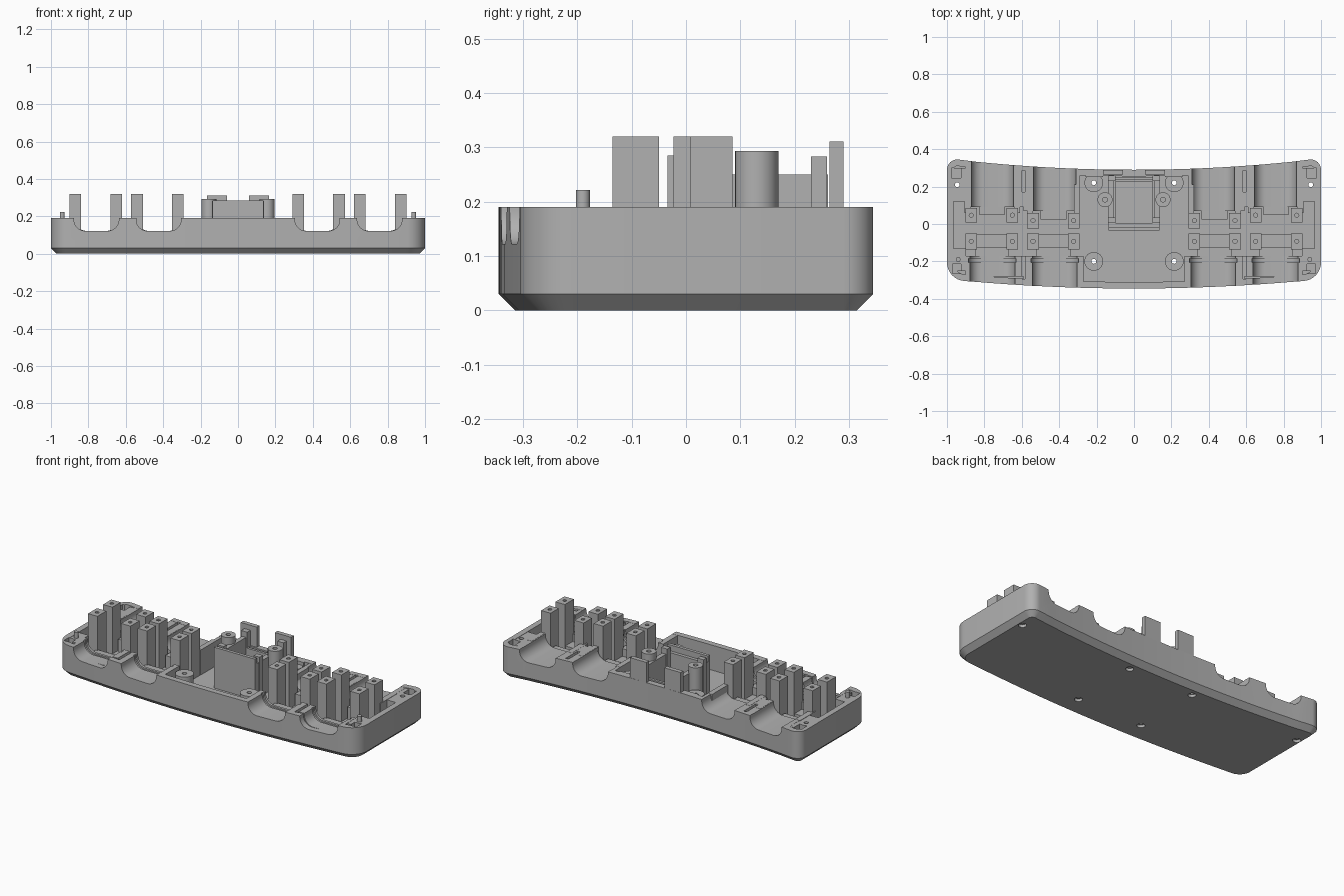
import bpy, bmesh
from math import cos, sin, pi, radians
from mathutils import Matrix

cube = bpy.data.objects.get("Cube")
if cube:
    bpy.data.objects.remove(cube, do_unlink=True)

grey = bpy.data.materials.new("plain grey")
grey.use_nodes = True
COLOR = (0.44, 0.44, 0.44, 1)
grey.diffuse_color = COLOR
for node in grey.node_tree.nodes:
    if node.type == 'BSDF_PRINCIPLED':
        node.inputs["Base Color"].default_value = COLOR

RIM, FLOOR = 0.19, 0.04


def box(bm, x0, x1, y0, y1, z0, z1, mirror=True):
    for s in ((1, -1) if mirror else (1,)):
        m = Matrix.Translation((s * (x0 + x1) / 2, (y0 + y1) / 2, (z0 + z1) / 2))
        bmesh.ops.create_cube(bm, size=1, matrix=m @ Matrix.Diagonal((x1 - x0, y1 - y0, z1 - z0, 1)))


def cyl(bm, x, y, r, z0, z1, r_top=None, n=24):
    for s in (1, -1):
        bmesh.ops.create_cone(bm, cap_ends=True, segments=n, radius1=r, radius2=r_top or r,
                              depth=z1 - z0, matrix=Matrix.Translation((s * x, y, (z0 + z1) / 2)))


def loft(bm, rings):
    loops = [[bm.verts.new(p) for p in ring] for ring in rings]
    n = len(loops[0])
    for a, b in zip(loops, loops[1:]):
        for i in range(n):
            j = (i + 1) % n
            bm.faces.new((a[i], a[j], b[j], b[i]))
    bm.faces.new(loops[0][::-1])
    bm.faces.new(loops[-1])


def outline(inset, z):
    """Bowed tray outline with rounded corners."""
    half = []
    for i in range(12):                       # front edge, centre outwards
        x = 0.9 * i / 12
        half.append((x, -0.345 + 0.05 * x * x + inset))
    for cx, cy, r, a0, a1 in ((0.9, -0.205, 0.1, -85, 0), (0.945, 0.29, 0.055, 0, 96)):
        for i in range(9):
            a = radians(a0 + (a1 - a0) * i / 8)
            half.append((cx + (r - inset) * cos(a), cy + (r - inset) * sin(a)))
    for i in range(11, -1, -1):               # back edge, inwards
        x = 0.92 * i / 12
        half.append((x, 0.29 + 0.06 * x * x - inset))
    full = half + [(-x, y) for x, y in half[-2:0:-1]]
    return [(x, y, z) for x, y in full]


def u_channel(bm, cx, w, bottom, y0, y1):
    """Round-bottomed channel running along y."""
    r = 0.06
    prof = [(w, 0.26)]
    prof += [(w - r + r * cos(t), bottom + r - r * sin(t)) for t in [pi / 16 * i for i in range(9)]]
    prof += [(-x, z) for x, z in prof[::-1]]
    for s in (1, -1):
        loft(bm, [[(s * cx + x, y, z) for x, z in prof] for y in (y0, y1)])


def finish(bm, name):
    bmesh.ops.recalc_face_normals(bm, faces=bm.faces)
    mesh = bpy.data.meshes.new(name)
    bm.to_mesh(mesh)
    bm.free()
    mesh.materials.append(grey)
    ob = bpy.data.objects.new(name, mesh)
    bpy.context.collection.objects.link(ob)
    return ob


def activate(ob):
    bpy.ops.object.select_all(action='DESELECT')
    ob.select_set(True)
    bpy.context.view_layer.objects.active = ob


def carve(ob, cutter):
    cutter.hide_render = True
    mod = ob.modifiers.new("carve", 'BOOLEAN')
    mod.operation, mod.solver, mod.object = 'DIFFERENCE', 'EXACT', cutter
    mod.use_self = True
    activate(ob)
    bpy.ops.object.modifier_apply(modifier=mod.name)
    bpy.data.objects.remove(cutter, do_unlink=True)


def smooth(ob):
    activate(ob)
    bpy.ops.object.shade_smooth_by_angle(angle=radians(30))


# Tray shell with chamfered base, plus the solid cradle and corner blocks
bm = bmesh.new()
loft(bm, [outline(0.03, 0), outline(0, 0.03), outline(0, RIM), outline(0.035, RIM), outline(0.035, FLOOR)])
TOP, LOW = RIM - 0.001, FLOOR - 0.01
box(bm, 0.27, 0.59, -0.315, -0.17, LOW, TOP)
box(bm, 0.589, 0.9, -0.282, -0.17, LOW, TOP)
box(bm, 0.29, 0.59, 0.07, 0.28, LOW, TOP)
box(bm, 0.589, 0.9, 0.09, 0.305, LOW, TOP)
box(bm, 0.899, 0.98, 0.12, 0.3, LOW, TOP - 0.001)
box(bm, 0.899, 0.97, -0.25, -0.13, LOW, TOP - 0.001)
# Screw bosses
SCREWS = ((0.215, 0.22), (0.215, -0.2), (0.945, 0.21))
for x, y in SCREWS[:2]:
    cyl(bm, x, y, 0.05, LOW, 0.17)
tray = finish(bm, "tray")

# Channels, slots, corner pockets and screw holes cut from the tray
bm = bmesh.new()
for cx in (0.757, 0.424):
    u_channel(bm, cx, 0.12, 0.122, -0.5, -0.15)
    u_channel(bm, cx, 0.127, 0.114, -0.205, -0.185)
    u_channel(bm, cx, 0.113, 0.122, 0.05, 0.5)
box(bm, 0.582, 0.6, -0.295, -0.1, 0.08, 0.3)
box(bm, 0.582, 0.6, 0.17, 0.285, 0.08, 0.3)
box(bm, 0.925, 0.975, 0.245, 0.3, 0.07, 0.3)
box(bm, 0.925, 0.97, -0.265, -0.215, 0.07, 0.3)
for x, y in SCREWS:
    cyl(bm, x, y, 0.013, -0.05, 0.3, n=16)
    cyl(bm, x, y, 0.022, -0.01, 0.016, n=16)
carve(tray, finish(bm, "tray_cutter"))
smooth(tray)

# Clamp posts with pilot holes
bm, holes = bmesh.new(), bmesh.new()
for xs, y, d in (((0.323, 0.54, 0.65, 0.87), -0.0925, 0.0425),
                 ((0.65, 0.87), 0.047, 0.039), ((0.323, 0.54), 0.018, 0.041)):
    for x in xs:
        box(bm, x - 0.031, x + 0.031, y - d, y + d, LOW, 0.32)
        cyl(holes, x, y, 0.011, 0.25, 0.35, n=12)
posts = finish(bm, "clamp_posts")
carve(posts, finish(holes, "post_cutter"))
smooth(posts)

# Low bridges between the posts
bm = bmesh.new()
for cx, back in ((0.76, 0.05), (0.43, 0.025)):
    box(bm, cx - 0.09, cx + 0.09, -0.171, -0.125, LOW, 0.115)
    box(bm, cx - 0.07, cx + 0.07, back, back + 0.045, LOW, 0.115)
    box(bm, cx - 0.1, cx + 0.1, -0.125, -0.055, LOW, 0.07)
finish(bm, "post_bridges")

# Side cheeks beside the rear channels
bm = bmesh.new()
for x in (0.305, 0.555, 0.625, 0.89):
    box(bm, x - 0.015, x + 0.015, 0.06, 0.21, LOW, RIM)
finish(bm, "channel_cheeks")

# Central connector frame with corner pegs and rear tabs
bm = bmesh.new()
box(bm, -0.135, 0.135, -0.034, -0.015, LOW, 0.285, mirror=False)
box(bm, -0.12, 0.12, -0.016, 0.005, LOW, 0.25, mirror=False)
box(bm, 0.108, 0.135, -0.016, 0.262, LOW, 0.25)
box(bm, 0.1, 0.14, 0.23, 0.26, LOW, 0.283)
box(bm, 0.1, 0.14, 0.005, 0.035, LOW, 0.283)
box(bm, -0.1, 0.1, 0.005, 0.25, LOW, 0.1, mirror=False)
box(bm, -0.1, 0.1, 0.225, 0.24, LOW, 0.19, mirror=False)
box(bm, 0.06, 0.167, 0.264, 0.29, 0.15, 0.311)
box(bm, 0.165, 0.26, 0.25, 0.275, LOW, RIM)
finish(bm, "connector_frame")

# Tall round standoffs beside the frame
bm, holes = bmesh.new(), bmesh.new()
cyl(bm, 0.155, 0.13, 0.04, LOW, 0.293)
cyl(holes, 0.155, 0.13, 0.013, 0.2, 0.35, n=16)
standoffs = finish(bm, "standoffs")
carve(standoffs, finish(holes, "standoff_cutter"))
smooth(standoffs)

# Locating pins on the front corners
bm = bmesh.new()
cyl(bm, 0.94, -0.19, 0.013, 0.15, 0.222, n=16)
smooth(finish(bm, "locating_pins"))
